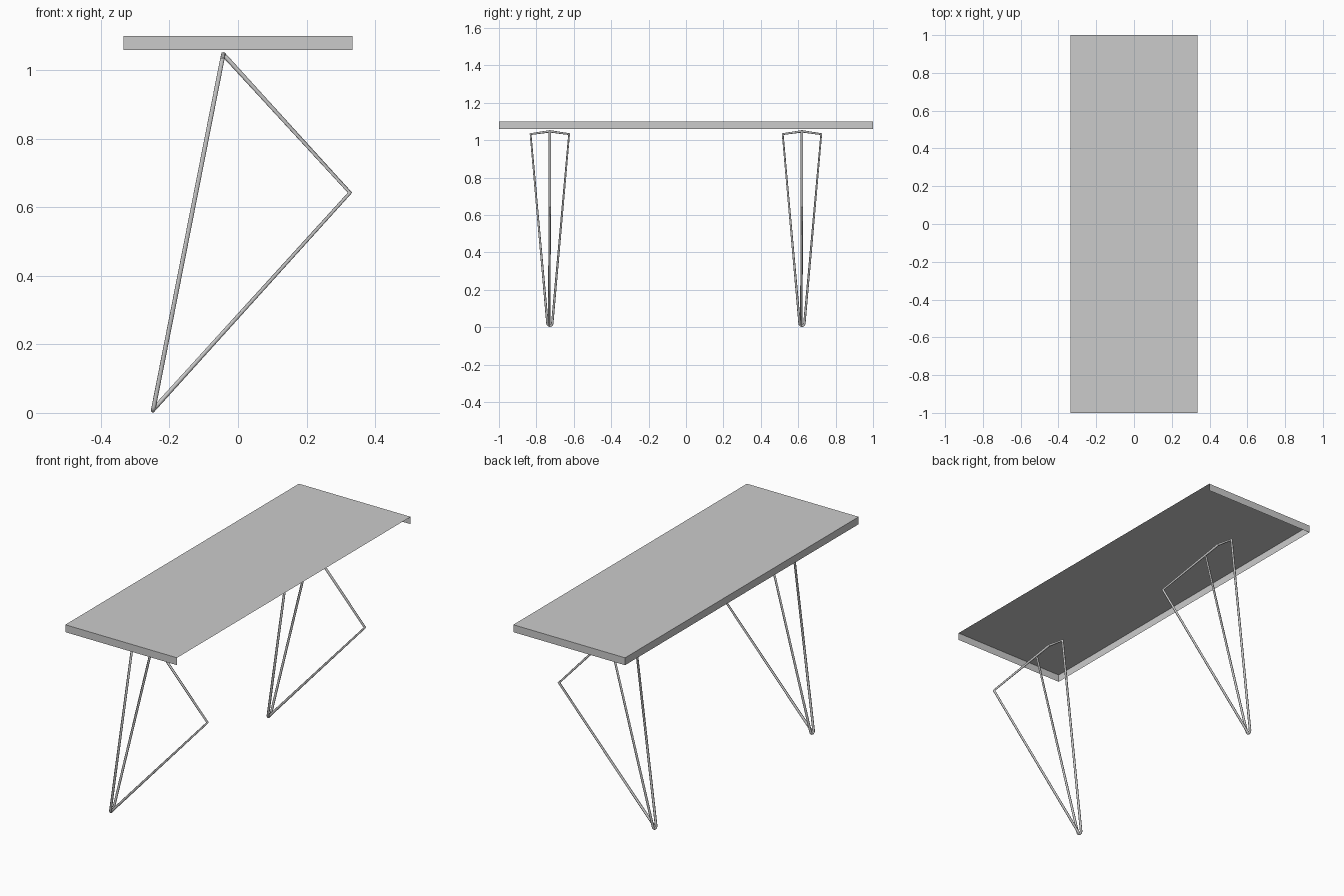
import bpy, bmesh, math
from mathutils import Vector

if "Cube" in bpy.data.objects:
    bpy.data.objects.remove(bpy.data.objects["Cube"])


def make_tabletop():
    # Thin shell: top sheet with aprons on three sides, open below and at +x
    bm = bmesh.new()
    bmesh.ops.create_cube(bm, size=1)
    for v in bm.verts:
        v.co = Vector((v.co.x * 0.67, v.co.y * 2, 1.08 + v.co.z * 0.04))
    bm.normal_update()
    gone = [f for f in bm.faces if f.normal.z < -0.5 or f.normal.x > 0.5]
    bmesh.ops.delete(bm, geom=gone, context='FACES')
    mesh = bpy.data.meshes.new("tabletop")
    bm.to_mesh(mesh)
    bm.free()
    bpy.context.collection.objects.link(bpy.data.objects.new("tabletop", mesh))


def rod(name, points, y, closed=False):
    # Bent round rod swept along a polyline
    curve = bpy.data.curves.new(name, 'CURVE')
    curve.dimensions = '3D'
    curve.bevel_depth = 0.0065
    curve.bevel_resolution = 2
    curve.use_fill_caps = not closed
    spline = curve.splines.new('POLY')
    spline.points.add(len(points) - 1)
    for p, co in zip(spline.points, points):
        p.co = (co[0], co[1] + y, co[2], 1)
    spline.use_cyclic_u = closed
    obj = bpy.data.objects.new(name, curve)
    bpy.context.collection.objects.link(obj)
    bpy.ops.object.select_all(action='DESELECT')
    obj.select_set(True)
    bpy.context.view_layer.objects.active = obj
    bpy.ops.object.convert(target='MESH')
    bpy.ops.object.shade_smooth_by_angle(angle=math.radians(60))


# Key points of one leg
apex = Vector((-0.043, 0, 1.047))
knee = Vector((0.327, 0, 0.643))
foot = Vector((-0.248, 0, 0.007))
lean = Vector((0.197, 0, 1.0)).normalized()
half_bend = 0.013

# Rounded U bend at the foot
bend = []
for i in range(7):
    a = math.pi * i / 6
    bend.append(foot + Vector((0, -half_bend * math.cos(a), 0))
                + lean * half_bend * (1 - math.sin(a)))

hairpin = [(-0.046, -0.103, 1.032)] + bend + [(-0.046, 0.103, 1.032), apex]
brace = [apex, knee, foot + Vector((0.002, -0.004, 0.004))]

make_tabletop()
for side, y in (("front", -0.728), ("back", 0.62)):
    rod(side + "_leg_hairpin", hairpin, y, closed=True)
    rod(side + "_leg_brace", brace, y)
